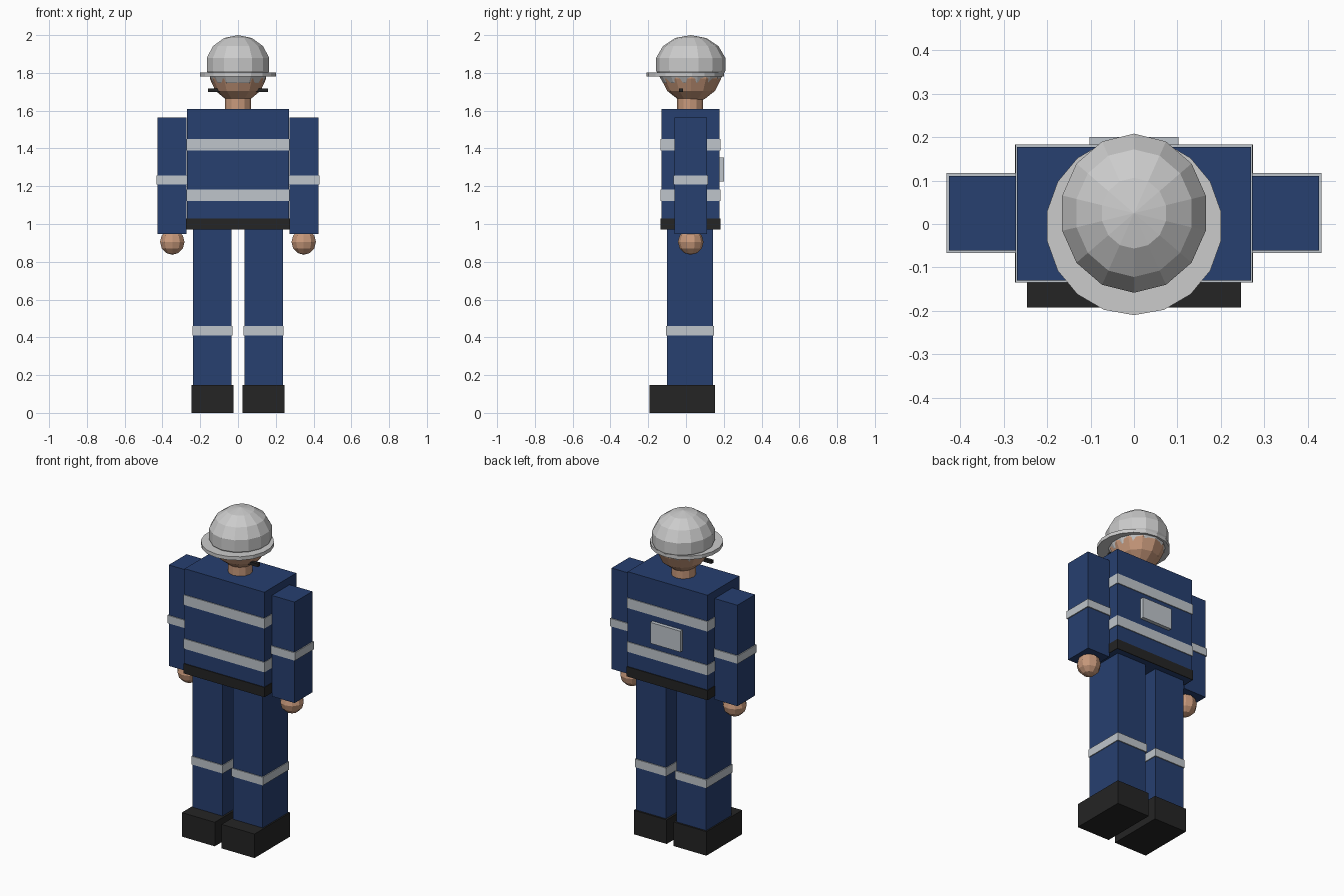
import bpy, bmesh
from mathutils import Matrix, Vector

if "Cube" in bpy.data.objects:
    bpy.data.objects.remove(bpy.data.objects["Cube"])


def material(name, rgb):
    m = bpy.data.materials.new(name)
    m.diffuse_color = (*rgb, 1)
    m.use_nodes = True
    m.node_tree.nodes["Principled BSDF"].inputs["Base Color"].default_value = m.diffuse_color
    return m


BLUE = material("navy_cloth", (0.02, 0.05, 0.16))
BAND = material("reflective", (0.52, 0.56, 0.60))
BLACK = material("black_rubber", (0.018, 0.018, 0.018))
SKIN = material("skin", (0.58, 0.32, 0.20))


def finish(name, bm, mat):
    mesh = bpy.data.meshes.new(name)
    bm.to_mesh(mesh)
    bm.free()
    if mat:
        mesh.materials.append(mat)
    ob = bpy.data.objects.new(name, mesh)
    bpy.context.collection.objects.link(ob)
    return ob


def placed(loc, scale):
    return Matrix.Translation(Vector(loc)) @ Matrix.Diagonal((*scale, 1))


def box(name, x, y, z, mat):
    """Box from (min, max) ranges on each axis."""
    bm = bmesh.new()
    r = (x, y, z)
    bmesh.ops.create_cube(bm, size=1, matrix=placed(
        [(a + b) / 2 for a, b in r], [b - a for a, b in r]))
    return finish(name, bm, mat)


def ball(name, loc, radii, segs, rings, mat):
    bm = bmesh.new()
    bmesh.ops.create_uvsphere(bm, u_segments=segs, v_segments=rings, radius=1,
                              matrix=placed(loc, radii))
    return finish(name, bm, mat)


def disc(name, loc, rx, ry, height, segs, mat):
    bm = bmesh.new()
    bmesh.ops.create_cone(bm, cap_ends=True, segments=segs, radius1=1, radius2=1,
                          depth=1, matrix=placed(loc, (rx, ry, height)))
    return finish(name, bm, mat)


# Jacket, belt and reflective bands
box("jacket", (-0.27, 0.27), (-0.13, 0.178), (0.97, 1.61), BLUE)
box("belt", (-0.274, 0.274), (-0.135, 0.183), (0.97, 1.03), BLACK)
for label, z in (("upper", 1.39), ("lower", 1.122)):
    box(label + "_chest_band", (-0.273, 0.273), (-0.135, 0.183), (z, z + 0.061), BAND)
box("back_panel", (-0.102, 0.102), (0.17, 0.2), (1.225, 1.353), BAND)

# Limbs on both sides
for side, s in (("right", -1), ("left", 1)):
    def span(a, b):
        return tuple(sorted((s * a, s * b)))

    box(side + "_sleeve", span(0.272, 0.426), (-0.061, 0.111), (0.947, 1.565), BLUE)
    box(side + "_sleeve_band", span(0.266, 0.432), (-0.067, 0.117), (1.21, 1.258), BAND)
    ball(side + "_hand", (s * 0.348, 0.025, 0.905), (0.068, 0.068, 0.068), 10, 6, SKIN)
    box(side + "_trouser_leg", span(0.035, 0.237), (-0.1, 0.143), (0.14, 0.98), BLUE)
    box(side + "_trouser_band", span(0.03, 0.242), (-0.105, 0.149), (0.41, 0.46), BAND)
    box(side + "_boot", span(0.023, 0.246), (-0.192, 0.154), (0, 0.147), BLACK)

# Neck, head and chin strap bar
disc("neck", (0, 0.022, 1.645), 0.069, 0.069, 0.11, 12, SKIN)
ball("head", (0, 0.027, 1.805), (0.153, 0.163, 0.16), 12, 7, SKIN)
box("chin_strap_bar", (-0.16, 0.16), (-0.036, -0.016), (1.698, 1.717), BLACK)

# Hard hat
ball("helmet_shell", (0, 0.025, 1.845), (0.174, 0.188, 0.155), 14, 7, None)
disc("helmet_brim", (0, -0.005, 1.791), 0.203, 0.205, 0.022, 18, None)
